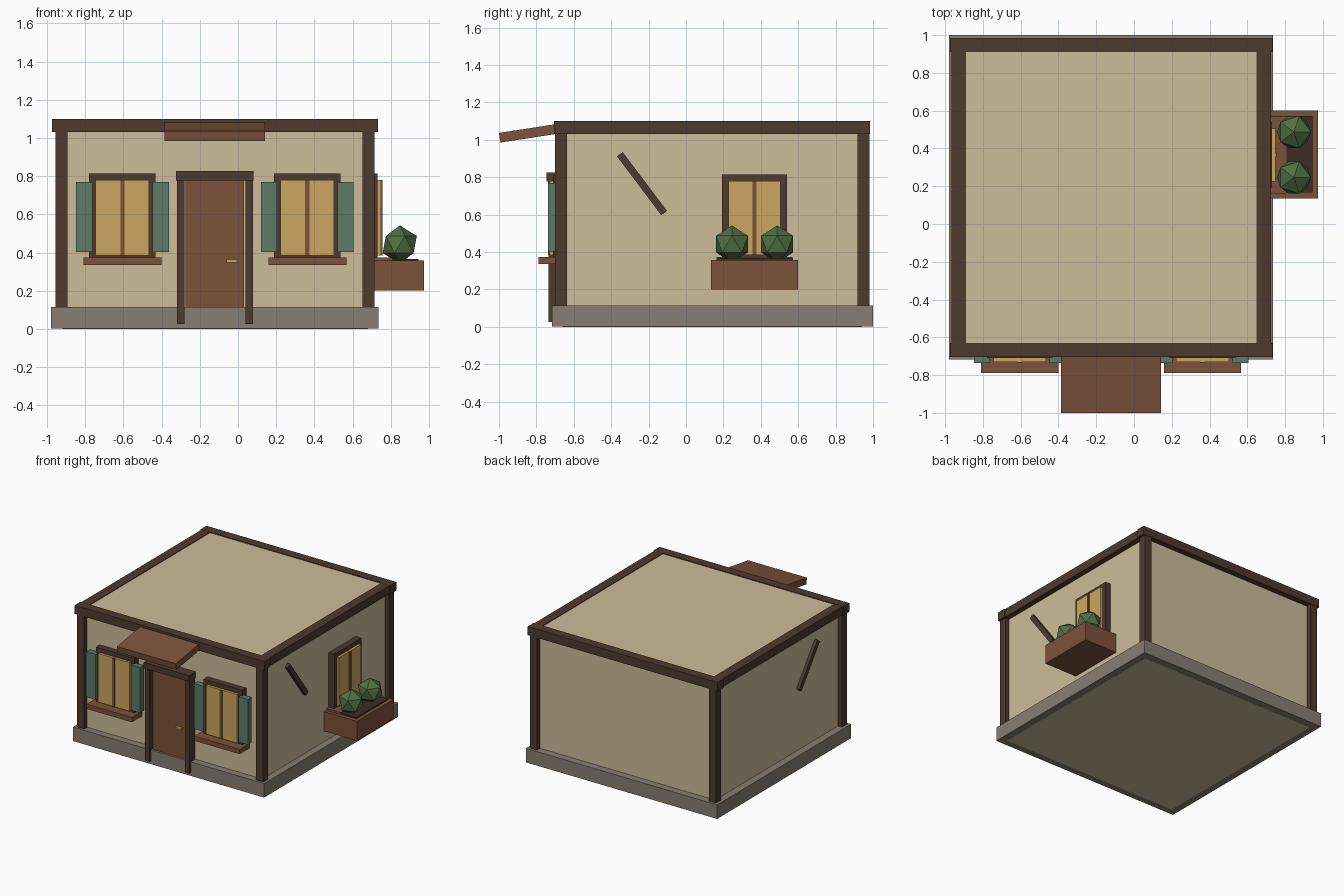
import bpy, bmesh, math
from mathutils import Matrix, Vector

if "Cube" in bpy.data.objects:
    bpy.data.objects.remove(bpy.data.objects["Cube"])


def material(name, r, g, b):
    lin = [((c / 255 + 0.055) / 1.055) ** 2.4 for c in (r, g, b)]
    m = bpy.data.materials.new(name)
    m.diffuse_color = (*lin, 1)
    m.use_nodes = True
    m.node_tree.nodes["Principled BSDF"].inputs["Base Color"].default_value = m.diffuse_color
    return m


PLASTER = material("tan plaster", 205, 188, 155)
TIMBER = material("dark timber", 78, 58, 45)
WOOD = material("brown wood", 124, 82, 60)
STONE = material("grey stone", 136, 126, 115)
GREEN = material("shutter green", 94, 122, 102)
GLASS = material("amber glass", 204, 166, 97)
LEAF = material("leaf green", 82, 112, 68)
SOIL = material("dark soil", 62, 45, 35)
BRASS = material("brass", 212, 172, 92)


def add(name, bm, mat, matrix=Matrix()):
    bm.transform(matrix)
    me = bpy.data.meshes.new(name)
    bm.to_mesh(me)
    bm.free()
    me.materials.append(mat)
    ob = bpy.data.objects.new(name, me)
    bpy.context.collection.objects.link(ob)
    return ob


def box(name, x, y, z, mat, matrix=Matrix()):
    """Box given as (min, max) along each axis."""
    bm = bmesh.new()
    bmesh.ops.create_cube(bm, size=1)
    size = [b - a for a, b in (x, y, z)]
    mid = Vector([(a + b) / 2 for a, b in (x, y, z)])
    bm.transform(Matrix.Translation(mid) @ Matrix.Diagonal((*size, 1)))
    return add(name, bm, mat, matrix)


CX, CY, H = -0.12, 0.14, 0.80      # house centre and half width of the walls

# Walls and stone footing
box("walls", (CX - H, CX + H), (CY - H, CY + H), (0, 1.094), PLASTER)
box("stone_base", (-0.98, 0.737), (-0.717, 1.0), (0.001, 0.115), STONE)

# Corner posts, roof beams and diagonal braces
for sx in (-1, 1):
    for sy in (-1, 1):
        px, py = CX + sx * 0.804, CY + sy * 0.808
        box("corner_post", (px - 0.032, px + 0.032), (py - 0.032, py + 0.032),
            (0.1, 1.04), TIMBER)
    bx = CX + sx * 0.807
    box("side_beam", (bx - 0.038, bx + 0.038), (-0.69, 0.97), (1.031, 1.099), TIMBER)
    by = CY + sx * 0.808
    box("front_beam" if sx < 0 else "back_beam", (-0.973, 0.732),
        (by - 0.037, by + 0.037), (1.03, 1.10), TIMBER)
    place = Matrix.Translation((CX + sx * 0.805, -0.235, 0.765)) @ \
        Matrix.Rotation(math.radians(37), 4, 'X')
    box("diagonal_brace", (-0.02, 0.02), (-0.019, 0.019), (-0.197, 0.197), TIMBER, place)

# Door with its frame and handle
box("door", (-0.275, 0.032), (-0.70, -0.65), (0.03, 0.78), WOOD)
for x in (-0.30, 0.058):
    box("door_jamb", (x - 0.02, x + 0.02), (-0.735, -0.65), (0.025, 0.78), TIMBER)
box("door_lintel", (-0.325, 0.082), (-0.745, -0.65), (0.777, 0.826), TIMBER)
box("door_handle", (-0.06, -0.006), (-0.72, -0.69), (0.349, 0.363), BRASS)

# Sloping awning over the door
place = Matrix.Translation((CX - 0.002, -0.845, 1.034)) @ \
    Matrix.Rotation(math.radians(8.8), 4, 'X')
box("door_awning", (-0.264, 0.264), (-0.153, 0.153), (-0.026, 0.026), WOOD, place)


def window(place, shutters):
    """Window built in a local frame: wall on y = 0, outside towards -y."""
    box("window_frame", (-0.174, 0.174), (-0.05, 0.02), (0.37, 0.815), TIMBER, place)
    box("window_pane", (-0.14, 0.14), (-0.07, -0.04), (0.385, 0.78), GLASS, place)
    box("window_mullion", (-0.011, 0.011), (-0.077, -0.04), (0.385, 0.78), WOOD, place)
    box("window_sill", (-0.204, 0.204), (-0.128, 0.02), (0.335, 0.374), WOOD, place)
    if shutters:
        for s in (-1, 1):
            x = sorted((s * 0.158, s * 0.243))
            box("shutter", x, (-0.077, -0.03), (0.402, 0.77), GREEN, place)


for x in (-0.605, 0.363):
    window(Matrix.Translation((x, CY - H, 0)), True)
window(Matrix.Translation((CX + H, 0.366, 0)) @ Matrix.Rotation(math.pi / 2, 4, 'Z'), False)

# Planter box under the side window
box("planter_box", (0.68, 0.975), (0.135, 0.60), (0.20, 0.358), WOOD)
box("planter_soil", (0.71, 0.945), (0.168, 0.572), (0.34, 0.367), SOIL)
for y in (0.246, 0.487):
    bm = bmesh.new()
    bmesh.ops.create_icosphere(bm, subdivisions=1, radius=0.1)
    add("planter_bush", bm, LEAF, Matrix.Translation((0.847, y, 0.442)))
